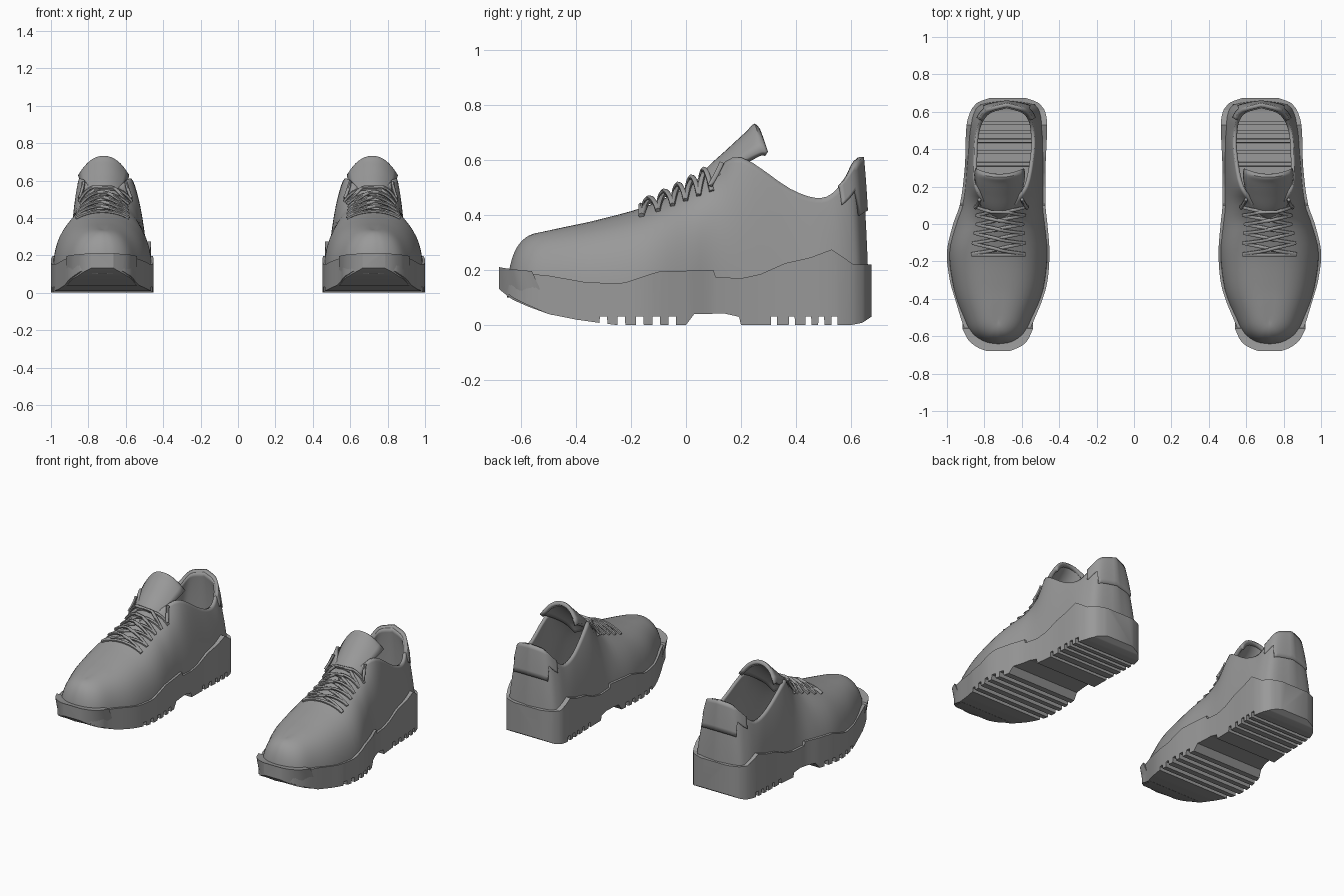
import bpy, bmesh, math
from mathutils import Vector

if "Cube" in bpy.data.objects:
    bpy.data.objects.remove(bpy.data.objects["Cube"])

grey = bpy.data.materials.new("grey")
grey.diffuse_color = (0.32, 0.32, 0.32, 1)
grey.use_nodes = True
grey.node_tree.nodes["Principled BSDF"].inputs["Base Color"].default_value = grey.diffuse_color


def hermite(table, u, col, smooth=True):
    """Value of a column in a table whose first column is the parameter."""
    n = len(table) - 1
    u = max(table[0][0], min(table[n][0], u))
    i = 0
    while i < n - 1 and u > table[i + 1][0]:
        i += 1
    a, b = table[i], table[i + 1]
    h = b[0] - a[0]
    t = (u - a[0]) / h
    if not smooth:
        return a[col] + (b[col] - a[col]) * t

    def slope(j):
        p, q = table[max(j - 1, 0)], table[min(j + 1, n)]
        return (q[col] - p[col]) / (q[0] - p[0])
    return ((2*t**3 - 3*t*t + 1) * a[col] + (t**3 - 2*t*t + t) * h * slope(i)
            + (3*t*t - 2*t**3) * b[col] + (t**3 - t*t) * h * slope(i + 1))


def finish(name, bm, thickness=0, angle=35):
    """Turn a bmesh into a mirrored, smooth-shaded part of both shoes."""
    bmesh.ops.remove_doubles(bm, verts=bm.verts, dist=0.0004)
    bmesh.ops.recalc_face_normals(bm, faces=bm.faces)
    me = bpy.data.meshes.new(name)
    bm.to_mesh(me)
    bm.free()
    me.materials.append(grey)
    ob = bpy.data.objects.new(name, me)
    bpy.context.collection.objects.link(ob)
    bpy.ops.object.select_all(action='DESELECT')
    ob.select_set(True)
    bpy.context.view_layer.objects.active = ob
    bpy.ops.object.shade_smooth_by_angle(angle=math.radians(angle))
    if thickness:
        m = ob.modifiers.new("thickness", 'SOLIDIFY')
        m.thickness = thickness
        m.offset = -1
    m = ob.modifiers.new("pair", 'MIRROR')
    m.use_mirror_merge = False
    return ob


def grid(bm, rows, closed=False):
    """Bridge rows of points with quads."""
    vs = [[bm.verts.new(p) for p in r] for r in rows]
    n = len(vs[0])
    for a, b in zip(vs, vs[1:]):
        for j in range(n if closed else n - 1):
            k = (j + 1) % n
            bm.faces.new((a[j], a[k], b[k], b[j]))
    return vs


# Upper: columns from toe to heel
# base y, inner x, outer x
BASE = [(-.65, .725, .725), (-.637, .65, .80), (-.59, .585, .87), (-.5, .54, .915),
        (-.35, .483, .965), (-.15, .46, .99), (0, .47, .957), (.1, .48, .922),
        (.22, .48, .902), (.4, .475, .892), (.52, .475, .887), (.6, .49, .865),
        (.645, .535, .82), (.665, .68, .68)]
BASE = [(i,) + r for i, r in enumerate(BASE)]
# top half width, y, z, centre x, straightness
TOP = [(0, -.52, .337, .725, 0), (0, -.51, .339, .725, 0), (0, -.48, .346, .725, 0),
       (0, -.42, .36, .725, 0), (0, -.32, .383, .725, 0), (0, -.15, .43, .725, 0),
       (0, 0, .5, .72, .12), (.07, .1, .56, .715, .3), (.14, .2, .61, .71, .55),
       (.16, .38, .495, .695, .7), (.155, .49, .462, .69, .7), (.135, .56, .505, .685, .7),
       (.09, .61, .575, .682, .7), (0, .637, .6, .68, .7)]
TOP = [(i,) + r for i, r in enumerate(TOP)]
LAST = len(BASE) - 1


def upper_point(u, s, side):
    r, ty, tz, cx, k = [hermite(TOP, u, c) for c in range(1, 6)]
    r = max(r, 0) if u > 6 else 0
    b = Vector((hermite(BASE, u, 3 if side > 0 else 2), hermite(BASE, u, 1), .1))
    t = Vector((cx + side * r, ty, tz))
    c = Vector((b.x, b.y, t.z)).lerp((b + t) / 2, max(k, 0))
    return b * (1 - s)**2 + c * 2 * s * (1 - s) + t * s * s


bm = bmesh.new()
for side in (-1, 1):
    grid(bm, [[upper_point(i / 4, j / 14, side) for j in range(15)]
              for i in range(LAST * 4 + 1)])
finish("upper", bm, .018, 50)

# Heel tab: raised patch on the back of the upper
bm = bmesh.new()
for side in (-1, 1):
    rows = []
    for i in range(13):
        u = 10.9 + (LAST - 10.9) * i / 12
        s0 = .8 if u < 11.9 else .56
        row = []
        for j in range(8):
            p = upper_point(u, s0 + (1 - s0) * j / 7, side)
            d = Vector((p.x - .68, p.y - .45, 0)).normalized()
            row.append(p + d * .01 + Vector((0, 0, .012 * j / 7)))
        rows.append(row)
    grid(bm, rows)
finish("heel_tab", bm, .022)

# Sole: stations along y (y, inner x, outer x)
OUTLINE = [(-.667, .66, .79), (-.645, .61, .845), (-.6, .568, .885), (-.55, .55, .91),
           (-.4, .488, .957), (-.3, .462, .985), (-.15, .452, 1.0), (0, .463, .967),
           (.1, .473, .932), (.3, .473, .905), (.52, .465, .896), (.6, .475, .875),
           (.65, .515, .835), (.674, .58, .77)]
TOP_LINE = [(-.667, .195), (-.5, .18), (-.36, .155), (-.23, .152), (-.1, .195), (.1, .2),
            (.108, .175), (.2, .17), (.27, .185), (.36, .225), (.45, .245), (.53, .275),
            (.61, .22), (.674, .22)]
BOTTOM = [(-.68, .14), (-.63, .1), (-.58, .075), (-.5, .04), (-.4, .02), (-.3, .006),
          (-.25, 0), (0, 0), (.03, .04), (.14, .042), (.193, .03), (.2, 0), (.6, 0),
          (.64, .008), (.674, .03)]
NOTCHES = [(y, .013) for y in (-.3, -.235, -.168, -.108, -.05)] + \
          [(y, .01) for y in (.32, .385, .445, .492, .54)]


def section(y, xi, xo, top, bottom, floor, lip=.03):
    return [Vector(p) for p in (
        (xo, y, bottom), (xo, y, top), (xo - lip, y, top), (xo - lip, y, floor),
        (xi + lip, y, floor), (xi + lip, y, top), (xi, y, top), (xi, y, bottom))]


def sole_part(name, rows):
    bm = bmesh.new()
    vs = grid(bm, rows, True)
    bm.faces.new(vs[0])
    bm.faces.new(vs[-1])
    finish(name, bm, 0, 30)


ys = {-.667 + 1.341 * i / 50 for i in range(51)} | {r[0] for r in OUTLINE + TOP_LINE}
ys |= {r[0] for r in BOTTOM if r[0] > -.667} | {-.66, -.655, .66, .668}
for y, w in NOTCHES:
    ys = {v for v in ys if abs(v - y) > w + .003}
    ys |= {y - w - .0015, y - w, y + w, y + w + .0015}
rows = []
for y in sorted(ys):
    top = hermite(TOP_LINE, y, 1, False)
    bot = hermite(BOTTOM, y, 1, False)
    if any(abs(y - n) <= w + .0001 for n, w in NOTCHES):
        bot = .032
    floor = bot + .025 if -.61 < y < .63 else top
    rows.append(section(y, hermite(OUTLINE, y, 1), hermite(OUTLINE, y, 2), top, bot, floor))
sole_part("sole", rows)

# Toe bumper: raised cap on the sole with a slanted rear edge
BUMPER = [(-.68, .665, .785), (-.668, .635, .82), (-.65, .598, .852), (-.62, .568, .886),
          (-.56, .54, .917)]
rows = []
for i in range(17):
    f = i / 16
    y = -.68 + .12 * f**1.5
    top = .212 - .016 * f
    bot = hermite(BOTTOM, y + .05 * f, 1, False) - .008
    row = section(y, hermite(BUMPER, y, 1), hermite(BUMPER, y, 2), top, bot, top)
    for p in row:
        p.y += (top - p.z) * .45 * f
    rows.append(row)
sole_part("toe_bumper", rows)

# Tongue: arched padded sheet (y, z, half width, side drop)
TONGUE = [(0, .0, .46, .07, .02), (1, .06, .555, .1, .035), (2, .15, .64, .122, .055),
          (3, .215, .7, .135, .08), (4, .25, .732, .135, .1), (4.4, .268, .715, .13, .085)]
bm = bmesh.new()
rows = []
for i in range(23):
    y, z, hw, drop = [hermite(TONGUE, i / 5, c) for c in range(1, 5)]
    rows.append([(.718 + hw * a / 6, y + .03 * (a / 6)**2, z - drop * abs(a / 6)**2.2)
                 for a in range(-6, 7)])
grid(bm, rows)
finish("tongue", bm, .025)


# Laces: criss-cross tubes following the upper
def tube(bm, pts, radius=.0095, sides=6):
    rows = []
    for i, p in enumerate(pts):
        d = (pts[min(i + 1, len(pts) - 1)] - pts[max(i - 1, 0)]).normalized()
        a = d.cross(Vector((.1, .3, 1))).normalized()
        b = d.cross(a)
        rows.append([p + (a * math.cos(2 * math.pi * k / sides)
                          + b * math.sin(2 * math.pi * k / sides)) * radius
                     for k in range(sides)])
    vs = grid(bm, rows, True)
    bm.faces.new(vs[0])
    bm.faces.new(vs[-1])


def strand(u0, u1, side, lift):
    pts = []
    for i in range(17):
        f = i / 16
        s = 1 - .32 * abs(1 - 2 * f)**1.3
        p = upper_point(u0 + (u1 - u0) * f, s, side if f < .5 else -side)
        pts.append(p + Vector((0, -.3, 1)) * (.006 + lift * math.sin(math.pi * f)))
    return pts


bm = bmesh.new()
LACE_ROWS = [4.95, 5.3, 5.65, 6.0, 6.45, 6.95]
tube(bm, strand(4.93, 4.93, 1, .004))
for u0, u1 in zip(LACE_ROWS, LACE_ROWS[1:]):
    tube(bm, strand(u0, u1, 1, .006))
    tube(bm, strand(u0, u1, -1, .018))
# lace ends tucked beside the collar
for side in (-1, 1):
    tube(bm, [upper_point(6.9 + .06 * i, .72 + .03 * i, side)
              + Vector((side * .008, -.004, .012)) for i in range(9)])
finish("laces", bm, 0, 60)
